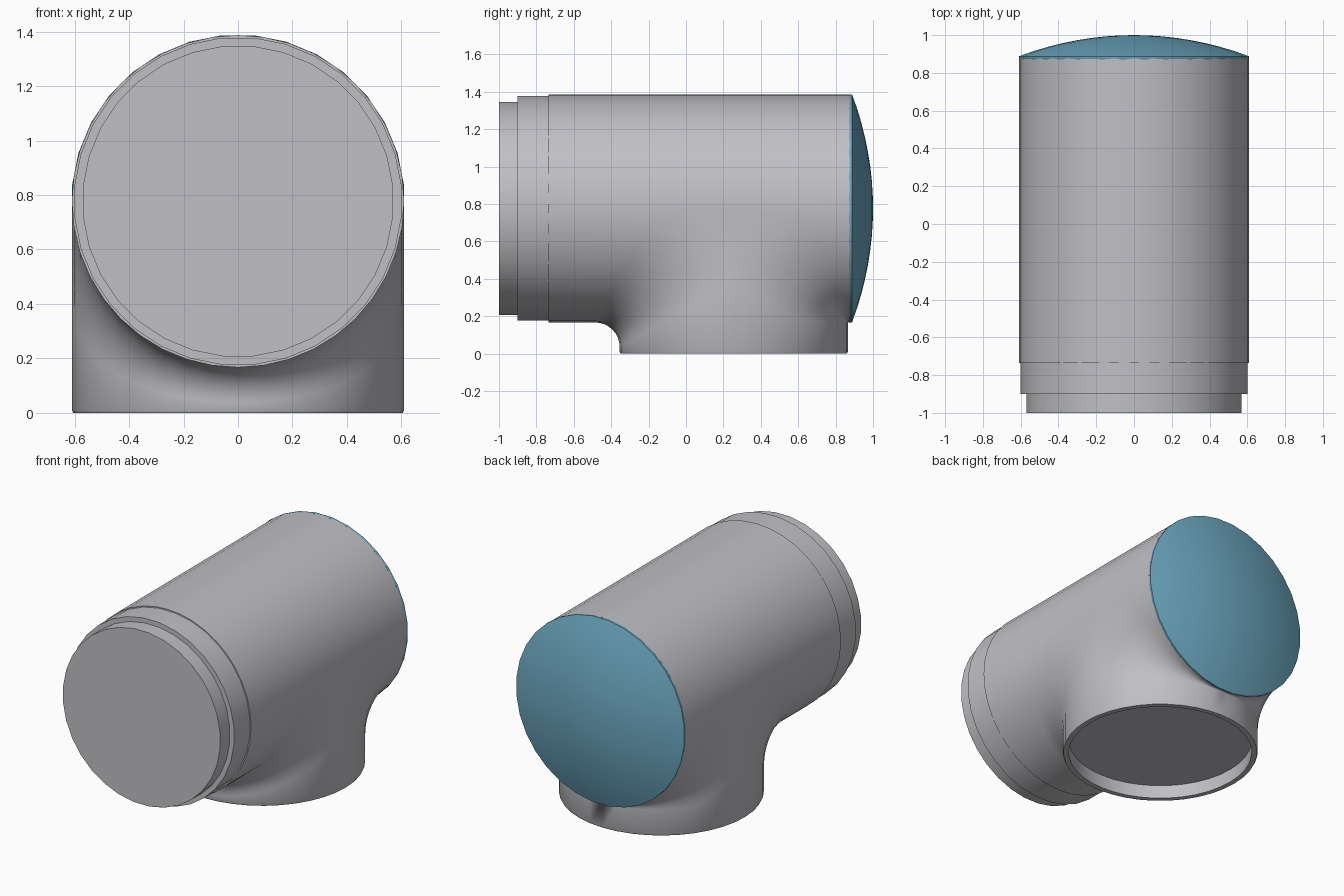
import bpy, bmesh, math
from mathutils import Vector

if "Cube" in bpy.data.objects:
    bpy.data.objects.remove(bpy.data.objects["Cube"])

R = 0.61            # pipe radius
ZC = 0.777          # height of the main axis
YC = 0.255          # branch axis
Y0, Y1 = -0.735, 0.875
HALF, ARC = 20, 8   # slices per half turn, steps per fillet


def material(name, rgb):
    m = bpy.data.materials.new(name)
    m.use_nodes = True
    m.diffuse_color = (*rgb, 1)
    m.node_tree.nodes["Principled BSDF"].inputs["Base Color"].default_value = (*rgb, 1)
    return m


grey = material("pipe grey", (0.53, 0.53, 0.56))
blue = material("cap blue", (0.15, 0.39, 0.53))


def finish(bm, name, mat):
    bmesh.ops.remove_doubles(bm, verts=bm.verts, dist=0.0002)
    bmesh.ops.holes_fill(bm, edges=bm.edges, sides=0)
    bmesh.ops.recalc_face_normals(bm, faces=bm.faces)
    me = bpy.data.meshes.new(name)
    bm.to_mesh(me)
    bm.free()
    me.materials.append(mat)
    ob = bpy.data.objects.new(name, me)
    bpy.context.collection.objects.link(ob)
    bpy.ops.object.select_all(action="DESELECT")
    ob.select_set(True)
    bpy.context.view_layer.objects.active = ob
    bpy.ops.object.shade_smooth_by_angle(angle=math.radians(32))
    return ob


def skin(bm, rows):
    """Join neighbouring rows of points with quads."""
    rows = [[bm.verts.new(p) for p in row] for row in rows]
    for a, b in zip(rows, rows[1:]):
        for j in range(len(a) - 1):
            bm.faces.new((a[j], a[j + 1], b[j + 1], b[j]))


def lathe(name, profile, mat, sides=32):
    """Turn (radius, y) points about the main axis."""
    bm = bmesh.new()
    rows = []
    for i in range(sides + 1):
        t = 2 * math.pi * (i + 0.5) / sides
        rows.append([(r * math.sin(t), y, ZC + r * math.cos(t)) for r, y in profile])
    skin(bm, rows)
    return finish(bm, name, mat)


def fillet_radius(h, side):
    f = 0.13 + 0.45 * (R - h)
    return f if side < 0 else min(f, 0.95 * (R - h))


def branch_slice(a, side):
    """Profile at one x: along the main pipe, round the fillet, down into the socket."""
    s, c = math.sin(a), max(math.cos(a), 0)
    h = R * c
    f = fillet_radius(h, side)
    pts = [Vector((R * s, Y0 if side < 0 else Y1, ZC - h))]
    for k in range(ARC + 1):
        t = math.pi / 2 * k / ARC
        y = YC + side * (h + f * (1 - math.sin(t)))
        pts.append(Vector((R * s, y, ZC - h - f * (1 - math.cos(t)))))
    # softened rim and recessed socket
    for r, z in ((R, 0.01), (0.605, 0), (0.572, 0), (0.572, 0.09)):
        pts.append(Vector((r * s, YC + side * r * c, z)))
    return pts


# Tee body: filleted lower half, plain upper half, ends closed
bm = bmesh.new()
angles = [math.pi * (i / HALF - 0.5) for i in range(HALF + 1)]
for side in (-1, 1):
    skin(bm, [branch_slice(a, side) for a in angles])
flank = fillet_radius(0, -1)
stations = (Y0, YC - flank, YC + flank, Y1)
skin(bm, [[(R * math.sin(a), y, ZC + R * math.cos(a)) for y in stations] for a in angles])
finish(bm, "tee_body", grey)

# Front collar and stub
lathe("front_collar", [(0.603, -0.72), (0.603, -0.9), (0.5, -0.9)], grey)
lathe("front_stub", [(0.572, -0.88), (0.572, -1.0)], grey)

# Domed end cap
dome = [(R, 0.872), (R + 0.002, 0.876), (R + 0.002, 0.888)]
for k in range(1, 9):
    u = 1 - k / 8
    dome.append((R * u, 0.89 + 0.11 * (1 - u * u)))
lathe("end_cap", dome, blue)
